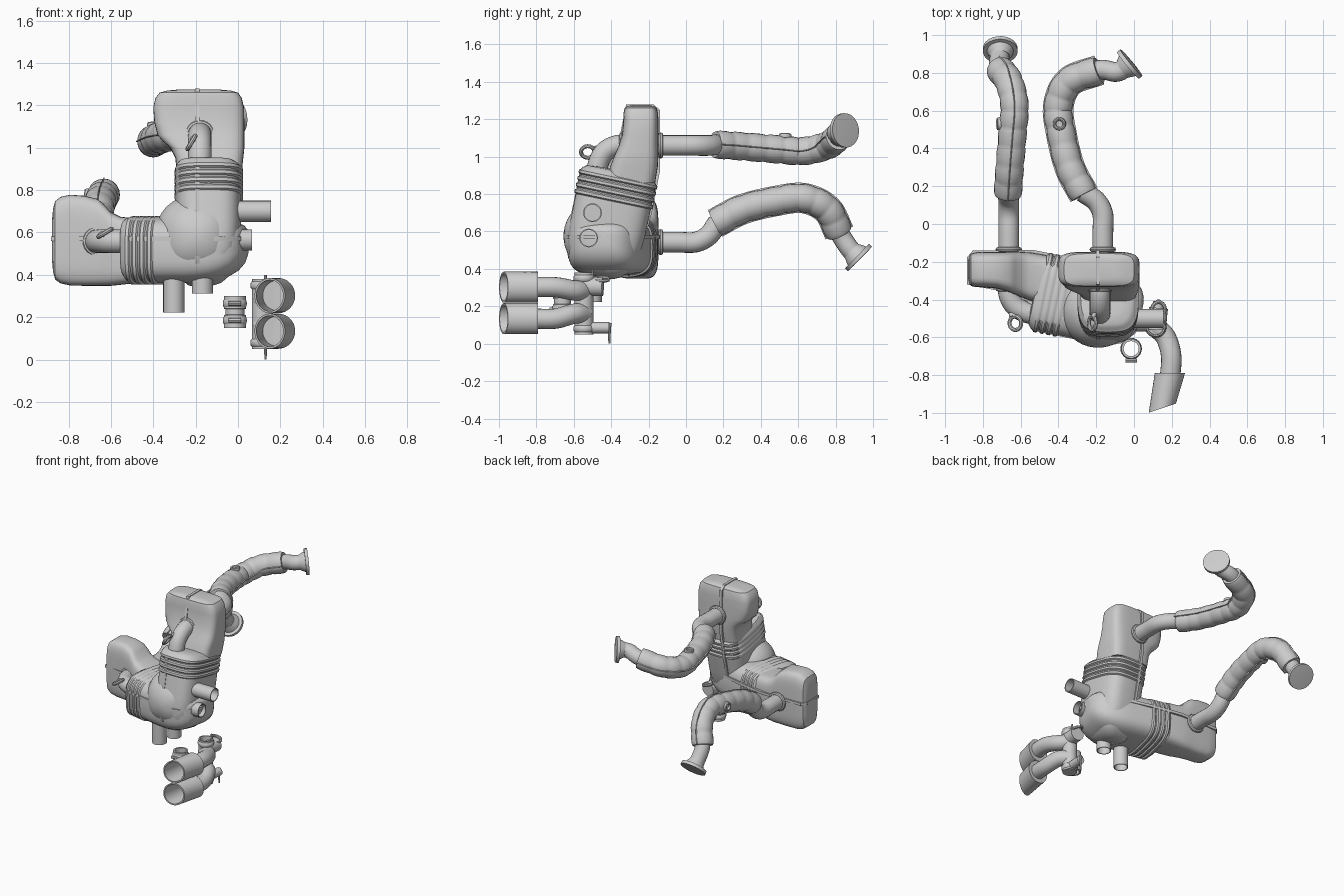
import bpy, bmesh, math
from mathutils import Vector as V

if "Cube" in bpy.data.objects:
    bpy.data.objects.remove(bpy.data.objects["Cube"])

KX, KZ = 0.397, 0.378  # the two silencer branches mirror each other: x <- KX - z, z <- KZ - x


def finish(name, rings, closed=False, caps=True, mode="one", angle=35):
    """Skin a list of point rings. mode: one, pair (plus mirrored copy), mirror (copy only)."""
    for flip in {"one": [0], "pair": [0, 1], "mirror": [1]}[mode]:
        bm = bmesh.new()
        vs = [[bm.verts.new((KX - p.z, p.y, KZ - p.x) if flip else p) for p in r] for r in rings]
        n = len(vs[0])
        pairs = list(zip(vs, vs[1:])) + ([(vs[-1], vs[0])] if closed else [])
        for a, b in pairs:
            for i in range(n):
                j = (i + 1) % n
                bm.faces.new((a[i], a[j], b[j], b[i]))
        if caps and not closed:
            bm.faces.new(vs[0])
            bm.faces.new(vs[-1])
        bmesh.ops.recalc_face_normals(bm, faces=bm.faces[:])
        me = bpy.data.meshes.new(name)
        bm.to_mesh(me)
        bm.free()
        ob = bpy.data.objects.new(("side_" if flip else "") + name, me)
        bpy.context.collection.objects.link(ob)
        bpy.ops.object.select_all(action="DESELECT")
        ob.select_set(True)
        bpy.context.view_layer.objects.active = ob
        bpy.ops.object.shade_smooth_by_angle(angle=math.radians(angle))


def section(c, u, v, n=24, e=2.0):
    """Superellipse ring: e=2 is round, larger is boxier."""
    out = []
    for i in range(n):
        a = 2 * math.pi * i / n
        s, t = math.cos(a), math.sin(a)
        out.append(V(c) + V(u) * math.copysign(abs(s) ** (2 / e), s)
                   + V(v) * math.copysign(abs(t) ** (2 / e), t))
    return out


def smooth(pts, steps=8):
    p = [V(q) for q in pts]
    p = [2 * p[0] - p[1]] + p + [2 * p[-1] - p[-2]]
    out = []
    for a, b, c, d in zip(p, p[1:], p[2:], p[3:]):
        for k in range(steps):
            t = k / steps
            out.append(0.5 * (2 * b + (c - a) * t + (2 * a - 5 * b + 4 * c - d) * t * t
                              + (3 * b - a - 3 * c + d) * t ** 3))
    return out + [p[-2]]


def tube(name, pts, r, up=(0, 0, 1), mode="one", flat=1.0, steps=8):
    path = smooth(pts, steps)
    rings = []
    for i, p in enumerate(path):
        t = (path[min(i + 1, len(path) - 1)] - path[max(i - 1, 0)]).normalized()
        s = t.cross(V(up)).normalized()
        rad = r(i / (len(path) - 1)) if callable(r) else r
        rings.append(section(p, s * rad, s.cross(t) * rad * flat, 20))
    finish(name, rings, mode=mode)


def lathe(name, c, d, profile, mode="one", closed=False, n=24):
    """Revolve (height, radius) points around axis d through c."""
    d = V(d).normalized()
    u = d.orthogonal().normalized()
    w = d.cross(u)
    finish(name, [section(V(c) + d * h, u * r, w * r, n) for h, r in profile],
           closed=closed, mode=mode)


def ring(name, c, d, R, r, mode="one", tall=1.0):
    prof = [(r * tall * math.sin(a * math.pi / 4), R + r * math.cos(a * math.pi / 4)) for a in range(8)]
    lathe(name, c, d, prof, mode, True)


def stub(name, c, d, length, r, mode="one"):
    lathe(name, c, d, [(0, r), (length, r), (length, r * .87), (length - .08, r * .87)], mode)


# ribbed silencer canister with domed inner end
axis_n = V((0, 1, -.21)).normalized()
prof = [(.358, .25), (.363, .42), (.38, .60), (.41, .75), (.45, .86), (.50, .94), (.56, .985), (.62, 1), (.755, 1)]
for z in (.76, .795, .83, .865):
    prof += [(z, 1), (z + .007, 1.045), (z + .021, 1.045), (z + .028, 1)]
prof += [(.905, .96), (.918, .87), (.924, .6)]
finish("canister", [section((-.14 - .06 * (1 - s), -.355 + (z - .92) * .21, z), (.155 * s, 0, 0), axis_n * .205 * s,
                            40, 3.4) for z, s in prof], mode="pair")

# bulged joint where the two canisters meet
finish("joint_bulge", [section((-.19, -.46 + .195 * math.sin(a), .575), (.20 * math.cos(a), 0, 0),
                               (0, 0, .20 * math.cos(a)), 32, 2.3)
                       for a in [math.radians(x) for x in range(-85, 86, 10)]])

# broad flat end chamber: z, x range, y range
lobe = [(.86, -.29, .015, -.43, -.165), (.95, -.295, .025, -.405, -.15), (1.0, -.32, .03, -.385, -.148),
        (1.03, -.355, .03, -.372, -.147), (1.06, -.38, .03, -.36, -.147), (1.12, -.395, .03, -.342, -.147),
        (1.19, -.40, .028, -.336, -.147),
        (1.235, -.39, .018, -.334, -.15), (1.26, -.37, 0, -.328, -.157), (1.27, -.335, -.035, -.315, -.17),
        (1.275, -.28, -.09, -.29, -.195)]
finish("end_chamber", [section(((a + b) / 2, (c + d) / 2, z), ((b - a) / 2, 0, 0), (0, (d - c) / 2, 0), 40, 4.5)
                       for z, a, b, c, d in lobe], mode="pair")

# welded seam flange around each branch
seam = [(-.32, 1.28), (-.175, 1.28), (-.14, 1.25), (-.138, .93), (-.183, .70), (-.235, .50), (-.30, .41),
        (-.38, .355), (-.52, .352), (-.58, .39), (-.63, .46), (-.645, .54), (-.568, .92), (-.53, .94),
        (-.41, .96), (-.352, 1.12)]
finish("seam_flange", [[V((x, y, z)) for y, z in seam] for x in (-.202, -.182)], mode="pair")

# front elbow linking end chamber to canister, with collar and hanger
tube("elbow", [(-.18, -.29, 1.06), (-.18, -.37, 1.06), (-.18, -.44, 1.02), (-.18, -.475, .94), (-.18, -.47, .86)],
     .055, (1, 0, 0), "pair")
ring("elbow_collar", (-.18, -.345, 1.06), (0, 1, 0), .058, .012, "pair")
tube("hanger_arm", [(-.17, -.40, 1.05), (-.20, -.46, 1.04), (-.215, -.49, 1.035)], .022, (1, 0, 0), "pair", .6)
ring("hanger_ring", (-.22, -.525, 1.025), (.85, 0, -.5), .036, .011, "pair")

# inlet pipes: shared run, each with its own outer end
run = [(-.165, -.18, 1.06), (-.165, -.05, 1.06), (-.165, .05, 1.06), (-.20, .12, 1.06), (-.27, .17, 1.065)]
wrap = [(-.265, .155, 1.065), (-.34, .30, 1.055), (-.385, .48, 1.04), (-.40, .63, 1.03), (-.34, .755, 1.06)]
ends = {"one": [(-.185, .815, 1.105), (-.09, .805, 1.13), (-.025, .845, 1.14)],
        "mirror": [(-.215, .82, 1.11), (-.13, .875, 1.11), (-.085, .92, 1.105)]}
tube("inlet_pipe", run, .055, mode="pair")
ring("inlet_collar", (-.165, -.135, 1.06), (0, 1, 0), .057, .013, "pair")
for mode, e in ends.items():
    tube("heat_sleeve", wrap + [e[0]],
         lambda t: .070 + .006 * abs(math.sin(t * 9 * math.pi)) ** .5, mode=mode, steps=14)
    tube("sleeve_seam", wrap + [e[0]], .081, mode=mode, flat=.1)
    tube("outer_pipe", [wrap[-1]] + e, .052, mode=mode)
    d = (.75, .62, .08) if mode == "one" else (.70, .71, 0)
    lathe("inlet_flange", e[2], d, [(-.05, .05), (-.02, .066), (-.008, .07), (-.008, .092), (.014, .092),
                                    (.016, .05)], mode)
ring("sensor_port", (-.395, .53, 1.11), (-.1, 0, 1), .026, .009, "pair", 1.6)

# outlet stubs on the joint
stub("long_outlet", (-.06, -.50, .70), (1, 0, 0), .215, .05, "pair")
stub("short_outlet", (-.06, -.52, .565), (1, 0, 0), .125, .05, "pair")

# loose double clamp sleeve
lathe("clamp_sleeve", (-.015, -.66, .15), (0, 0, 1),
      [(0, .04), (0, .052), (.06, .052), (.062, .045), (.088, .045), (.09, .052), (.15, .052), (.15, .04)],
      closed=True)
for z in (.185, .265):
    ring("clamp_band", (-.015, -.66, z), (0, 0, 1), .051, .006, tall=3)
    lathe("clamp_bolt", (-.045, -.722, z), (1, 0, 0), [(0, .011), (.06, .011)], n=8)

# twin tail pipes with slanted tips
for zt, zi in ((.302, .285), (.134, .16)):
    tube("tail_pipe", [(.19, -.82, zt), (.197, -.70, zt), (.168, -.60, zi), (.11, -.54, zi)], .054)
    rings = []
    for f, k in ((0, .62), (0, 1), (.5, 1), (1, 1), (1, .88), (.5, .88), (.15, .85)):
        rings.append(section((.19 - .04 * f, -.79 - .185 * f, zt),
                             V((.08 - .008 * f, .024 * f, 0)) * k, (0, 0, .083 * k), 32))
    finish("tail_tip", rings)

# upright connector behind the tips, with end clamps
lathe("connector", (.115, -.545, .05), (0, 0, 1),
      [(0, .042), (0, .05), (.33, .05), (.33, .042), (.28, .04)])
tube("connector_port", [(.12, -.56, .305), (.125, -.49, .305), (.13, -.445, .305)], .05)
tube("connector_foot", [(.12, -.56, .085), (.125, -.48, .085), (.13, -.41, .085)], .03)
for z in (.08, .35):
    ring("connector_clamp", (.115, -.545, z), (0, 0, 1), .05, .007, tall=2.5)
ring("port_ring", (.13, -.45, .345), (.3, 0, 1), .036, .01)
lathe("foot_pin", (.13, -.41, 0), (0, 0, 1), [(0, .005), (.06, .008), (.11, .012)], n=10)
lathe("top_pin", (.13, -.50, .34), (0, 0, 1), [(0, .012), (.06, .006)], n=10)
